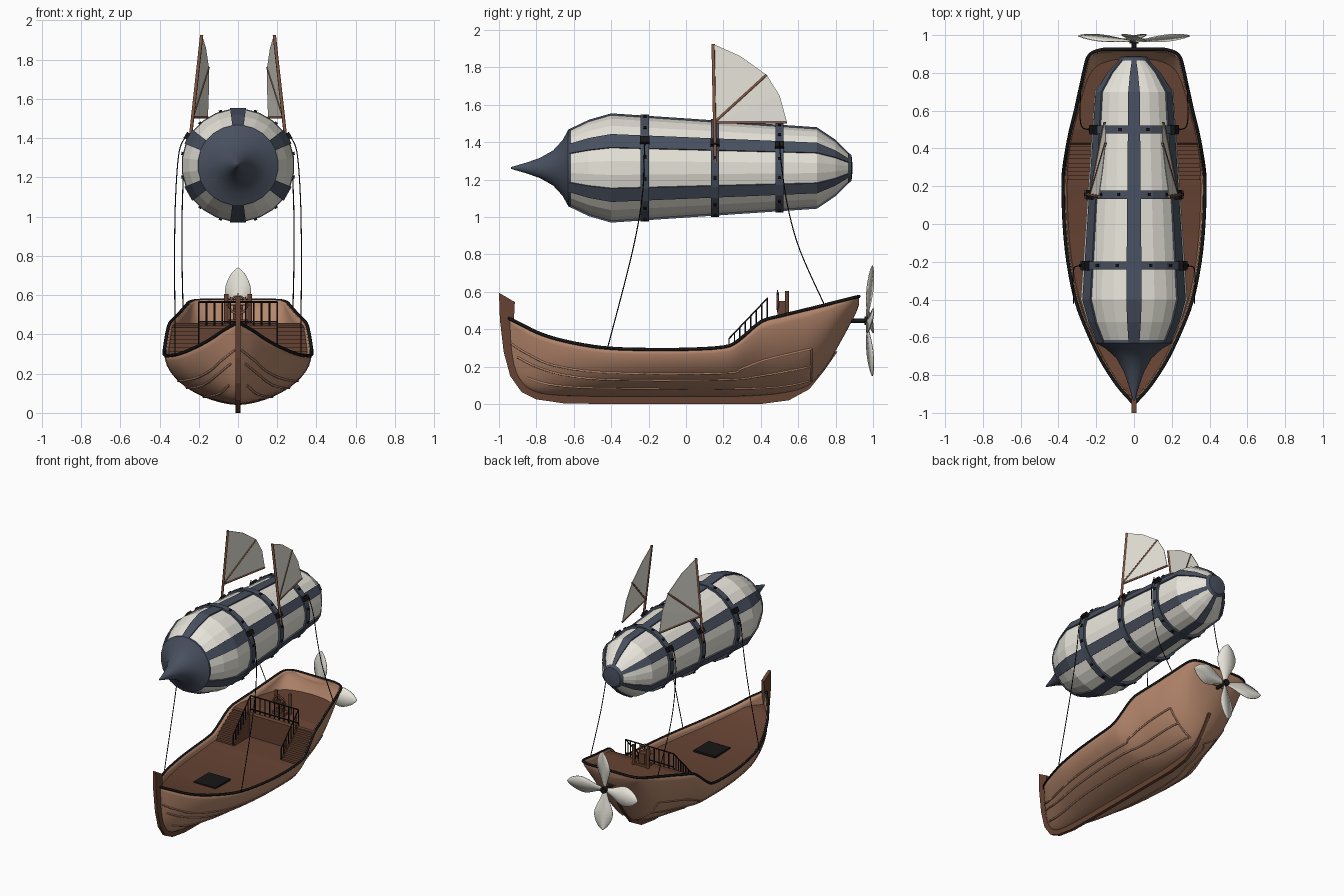
import bpy, bmesh, math
from mathutils import Vector, Matrix

if "Cube" in bpy.data.objects:
    bpy.data.objects.remove(bpy.data.objects["Cube"])

def mat(name, r, g, b):
    m = bpy.data.materials.new(name)
    m.diffuse_color = (r, g, b, 1)
    m.use_nodes = True
    m.node_tree.nodes["Principled BSDF"].inputs["Base Color"].default_value = m.diffuse_color
    return m

HULL = mat("hull_wood", .46, .24, .15)
DECK = mat("dark_wood", .13, .055, .032)
SPAR = mat("spar_wood", .24, .10, .06)
CREAM = mat("canvas", .80, .78, .70)
SLATE = mat("slate_metal", .065, .08, .115)
BLACK = mat("black_iron", .008, .008, .008)

def mesh(name, verts, faces, m, angle=None, thick=0, offset=-1, fix=True):
    me = bpy.data.meshes.new(name)
    me.from_pydata([tuple(v) for v in verts], [], faces)
    if fix:
        bm = bmesh.new(); bm.from_mesh(me)
        bmesh.ops.recalc_face_normals(bm, faces=bm.faces)
        bm.to_mesh(me); bm.free()
    me.materials.append(m)
    if angle:
        me.shade_smooth()
        me.set_sharp_from_angle(angle=math.radians(angle))
    ob = bpy.data.objects.new(name, me)
    bpy.context.collection.objects.link(ob)
    if thick:
        s = ob.modifiers.new("thickness", 'SOLIDIFY')
        s.thickness, s.offset = thick, offset
    return ob

def grid(rows, cols, wrap=False):
    return [(r*cols+i, r*cols+(i+1) % cols, (r+1)*cols+(i+1) % cols, (r+1)*cols+i)
            for r in range(rows-1) for i in range(cols if wrap else cols-1)]

def boxes(name, items, m):
    # items: (centre, size, rotation about y)
    V, F = [], []
    for c, s, a in items:
        R, o = Matrix.Rotation(a, 3, 'Y'), len(V)
        V += [Vector(c) + R @ Vector((x*s[0]/2, y*s[1]/2, z*s[2]/2))
              for x in (-1, 1) for y in (-1, 1) for z in (-1, 1)]
        F += [tuple(o+i for i in f) for f in ((0, 1, 3, 2), (4, 6, 7, 5), (0, 4, 5, 1),
                                             (2, 3, 7, 6), (0, 2, 6, 4), (1, 5, 7, 3))]
    return mesh(name, V, F, m)

def tubes(name, paths, r, m, res=1, cyclic=False):
    cu = bpy.data.curves.new(name, 'CURVE')
    cu.dimensions, cu.bevel_depth, cu.bevel_resolution, cu.use_fill_caps = '3D', r, res, True
    for p in paths:
        sp = cu.splines.new('POLY')
        sp.points.add(len(p)-1)
        for q, v in zip(sp.points, p):
            q.co = (*v, 1)
        sp.use_cyclic_u = cyclic
    tmp = bpy.data.objects.new(name + "_path", cu)
    me = bpy.data.meshes.new_from_object(tmp)
    bpy.data.objects.remove(tmp)
    me.materials.clear(); me.materials.append(m)
    ob = bpy.data.objects.new(name, me)
    bpy.context.collection.objects.link(ob)
    return ob

def smooth(P, n):
    # Catmull-Rom resampling of a list of tuples
    out = []
    for i in range(len(P)-1):
        a, b, c, d = (Vector(P[max(0, min(len(P)-1, j))]) for j in (i-1, i, i+1, i+2))
        for k in range(n):
            t = k/n
            out.append(.5*(2*b + (c-a)*t + (2*a-5*b+4*c-d)*t*t + (3*b-a-3*c+d)*t**3))
    return out + [Vector(P[-1])]

# Hull stations: y, half beam, sheer height, keel height
ST = smooth([(-.95, .004, .46, .32), (-.92, .03, .445, .18), (-.87, .075, .42, .10), (-.8, .125, .385, .06),
    (-.7, .185, .35, .045), (-.55, .255, .317, .04), (-.4, .31, .298, .04), (-.2, .35, .292, .04),
    (0, .37, .293, .04), (.2, .376, .305, .04), (.28, .373, .34, .04), (.4, .355, .44, .045),
    (.5, .335, .47, .055), (.6, .31, .495, .075), (.67, .295, .512, .11), (.75, .277, .532, .2),
    (.82, .262, .55, .32), (.88, .245, .565, .43), (.91, .215, .572, .49), (.925, .16, .575, .53)], 3)

def station(y):
    for p, q in zip(ST, ST[1:]):
        if y <= q[0]:
            return p.lerp(q, max(0, (y-p[0])/(q[0]-p[0])))
    return ST[-1]

def half(y, z):
    _, b, s, k = station(y)
    g = max(0, min(1, (z-k)/(s-k)))**(1/.85)
    return b*math.sin(math.acos(1-g))

N = 12
V = []
for y, b, s, k in ST:
    for i in range(-N, N+1):
        t = abs(i)/N*math.pi/2
        V.append((-math.copysign(b*math.sin(t), i), y, k+(s-k)*(1-math.cos(t))**.85))
W = 2*N+1
cap = tuple(range((len(ST)-1)*W, len(ST)*W))
mesh("hull", V, grid(len(ST), W) + [cap], HULL, 40, .014, -1, False)
rim = [(b, y, s) for y, b, s, k in ST]
tubes("gunwale", [rim + [(-x, y, z) for x, y, z in reversed(rim)]], .009, BLACK, 1, True)

# Stem, keel and sternpost
prof = [(-1, .595), (-.995, .45), (-.975, .28), (-.94, .15), (-.88, .065), (-.8, .025), (-.65, .003), (-.4, 0),
        (.4, 0), (.55, .02), (.66, .08), (.74, .18), (.81, .28), (.78, .28), (.66, .12), (.5, .07), (.4, .06),
        (-.4, .06), (-.7, .06), (-.86, .12), (-.91, .22), (-.93, .33), (-.92, .45), (-.915, .545)]
n = len(prof)
mesh("keel_and_stem", [(x, y, z) for x in (-.012, .012) for y, z in prof],
     [tuple(range(n)), tuple(range(n, 2*n))] + [(i, (i+1) % n, n+(i+1) % n, n+i) for i in range(n)], DECK)

# Raised planks along the hull sides
lines = [[(-.93, .32), (-.85, .27), (-.7, .205), (-.4, .167), (.2, .165), (.3, .19), (.42, .235), (.67, .295)],
         [(-.9, .25), (-.8, .2), (-.65, .155), (-.4, .13), (.2, .13), (.4, .15), (.67, .2)],
         [(-.85, .14), (-.7, .1), (-.4, .085), (.4, .085), (.67, .125)],
         [(.67, .125), (.67, .2), (.67, .295)]]
tubes("hull_wales", [[(sx*half(y, z), y, z) for y, z in smooth(l, 5)] for l in lines for sx in (-1, 1)], .006, HULL)

# Main deck, bulkhead and raised stern deck as one ribbon
rows = []
for i in range(41):
    y = -.93 + 1.35*i/40
    rows.append((y, min(station(y)[2]-.045, .36 if y < .2 else .26)))
rows += [(.42, .3), (.42, .36), (.42, .43)]
rows += [(y, min(station(y)[2]-.012, .455)) for y in (.43, .5, .6, .7, .8, .86, .89, .905)]
V = [(sx*max(.001, half(y, z)-.006), y, z) for y, z in rows for sx in (1, -1)]
mesh("deck", V, grid(len(rows), 2), DECK, thick=.006, offset=0)
boxes("deck_hatch", [((0, -.31, .257), (.18, .18, .016), 0)], BLACK)

# Stairs on both sides
steps = []
for sx in (-1, 1):
    for i in range(9):
        y, z = .245+.022*i, .275+.02*i
        w = half(y, z-.03)-.01
        steps.append((((sx*(.2+w)/2), y, z-.015), (w-.2, .024, .03), 0))
boxes("stairs", steps, DECK)
for sx in (-1, 1):
    mesh("stair_side", [(sx*.2, .235, .25), (sx*.2, .235, .28), (sx*.2, .43, .455), (sx*.2, .43, .25)],
         [(0, 1, 2, 3)], DECK, thick=.01, offset=0)

# Railings
bars = [[(-.2, .435, .565), (.2, .435, .565)], [(-.2, .435, .465), (.2, .435, .465)]]
bars += [[(-.2+.04*i, .435, .44), (-.2+.04*i, .435, .565)] for i in range(11)]
for sx in (-.2, .2):
    bars.append([(sx, .23, .35), (sx, .435, .565)])
    bars += [[(sx, .23+.0293*i, .27+.026*i), (sx, .23+.0293*i, .35+.0307*i)] for i in range(7)]
tubes("railings", bars, .0045, BLACK)

# Helm: stand, wheel and posts
ring = [(.045*math.cos(a*math.pi/8), .49, .55+.045*math.sin(a*math.pi/8)) for a in range(16)]
tubes("helm_wheel", [ring], .006, SPAR, 1, True)
tubes("helm_spokes", [[(.06*math.cos(a)*k, .49, .55+.06*math.sin(a)*k) for k in (-1, 1)]
                      for a in [i*math.pi/4 for i in range(4)]], .003, SPAR)
boxes("helm_stand", [((0, .51, .5), (.05, .04, .1), 0), ((0, .51, .465), (.1, .06, .02), 0)], DECK)
tubes("helm_posts", [[(x, .54, .45), (x, .54, .605)] for x in (-.06, .06)], .012, DECK, 2)

# Propeller
HZ = .445
tubes("propeller_shaft", [[(0, .84, HZ), (0, .985, HZ)]], .012, BLACK, 2)
tubes("propeller_hub", [[(0, .955, HZ), (0, .99, HZ)]], .024, BLACK, 3)
leaf = [(.015, .012), (.07, .03), (.13, .056), (.18, .066), (.23, .053), (.27, .03), (.295, .002)]
for q in range(4):
    c, s = math.cos(q*math.pi/2), math.sin(q*math.pi/2)
    V = [(r*c-w*k*s, .967+.1*r+.26*w*k, HZ+r*s+w*k*c) for r, w in smooth(leaf, 2) for k in (-1, 0, 1)]
    mesh("propeller_blade", V, grid(len(V)//3, 3), CREAM, 40, .005, 0)

# Balloon, turned about the y axis
CZ = 1.262
def ring_pt(y, r, deg):
    a = math.radians(deg)
    return (r*math.cos(a), y, CZ+r*math.sin(a))

def lathe(name, profile, m, angle=None, sides=24):
    V = [ring_pt(y, r, 360/sides*(k+.5)) for y, r in profile for k in range(sides)]
    F = grid(len(profile), sides, True) + [tuple(range(sides)), tuple(range(len(V)-sides, len(V)))]
    return mesh(name, V, F, m, angle)

body = [(-.63, .197), (-.52, .25), (-.4, .285), (.7, .21), (.8, .142), (.88, .062)]
lathe("balloon_body", body, CREAM)
lathe("balloon_nose", [(-.935, .005), (-.85, .03), (-.78, .055), (-.71, .095), (-.66, .15), (-.63, .205), (-.615, .205)], SLATE, 35)
lathe("balloon_tail_cap", [(.865, .085), (.885, .07), (.89, .02)], SLATE)
for c in range(30, 390, 60):
    V = [ring_pt(y, r+d, c+e) for y, r in body for d, e in ((-.004, -8), (.01, -8), (.01, 8), (-.004, 8))]
    mesh("balloon_strip", V, grid(len(body), 4, True) + [(0, 1, 2, 3), tuple(range(len(V)-4, len(V)))], SLATE)

# Hoops with bolts and side brackets
bolts, brackets = [], []
for y in (-.22, .155, .5):
    r = .285-.075*(y+.4)/1.1
    lathe("balloon_hoop", [(y-.022, r-.01), (y-.022, r+.016), (y+.022, r+.016), (y+.022, r-.01)], SLATE)
    for c in range(30, 390, 60):
        for d in (-18, 18):
            bolts.append((ring_pt(y, r+.016, c+d), (.012, .016, .016), -math.radians(c+d)))
    for c in (30, 150):
        brackets.append((ring_pt(y, r+.022, c), (.03, .05, .035), -math.radians(c)))
boxes("hoop_bolts", bolts, BLACK)
boxes("hoop_brackets", brackets, BLACK)

# Ropes, masts and fan sails, mirrored left and right
front = smooth([(.265, -.22, 1.41), (.3, -.223, 1.33), (.318, -.235, 1.1), (.323, -.29, .8), (.32, -.42, .297)], 6)
rear = smooth([(.24, .5, 1.4), (.272, .51, 1.28), (.284, .545, 1.05), (.286, .61, .82), (.28, .74, .53)], 6)
for sx in (-1, 1):
    flip = lambda pts: [(sx*p[0], p[1], p[2]) for p in pts]
    tubes("ropes", [flip(front), flip(rear)], .003, BLACK)
    foot, top, mid, end = (.232, .15, 1.505), (.185, .145, 1.925), (.15, .43, 1.76), (.155, .54, 1.505)
    tubes("mast", [flip([(.255, .157, 1.29), top])], .009, SPAR)
    tubes("sail_spars", [flip([foot, mid]), flip([foot, end])], .007, SPAR)
    fan = flip([foot, top, (.165, .29, 1.86), mid, (.15, .50, 1.65), end])
    mesh("fan_sail", fan, [(0, i, i+1) for i in range(1, 5)], CREAM, thick=.004, offset=0)
